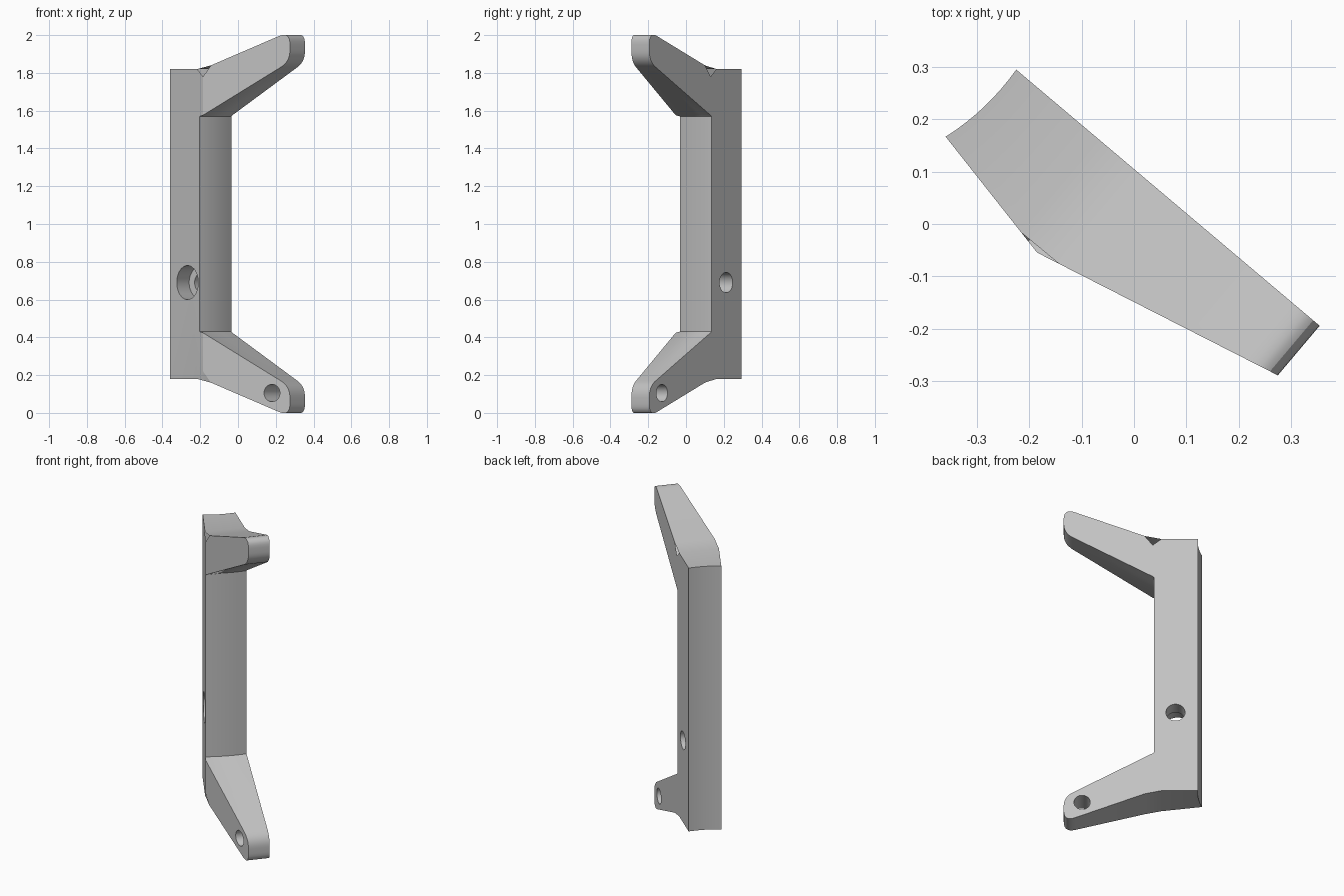
import bpy
import bmesh
from mathutils import Matrix, Vector

if "Cube" in bpy.data.objects:
    bpy.data.objects.remove(bpy.data.objects["Cube"])

# Local frame: u runs along the flat back, w goes out through the thickness
ORIGIN = Vector((-0.225, 0.295, 0))
U = Vector((0.764, -0.645, 0))
W = Vector((-0.645, -0.764, 0))
UP = Vector((0, 0, 1))
LAYERS = 8
INNER, CREASE = 0.249, 0.256

grey = bpy.data.materials.new("plain_grey")
grey.use_nodes = True
colour = (0.55, 0.55, 0.55, 1)
grey.diffuse_color = colour
grey.node_tree.nodes["Principled BSDF"].inputs["Base Color"].default_value = colour


def place(u, w, z):
    return ORIGIN + U * u + W * w + UP * z


def thickness(u):
    if u <= CREASE:
        return 0.185 + 0.2045 * (u + 0.0206)
    return 0.2416 - 0.2338 * (u - CREASE)


def point(p, t):
    """Place a profile point at fraction t of the thickness; spine sides are curved."""
    u, z = p
    if u in (0, INNER):
        u += -0.0206 * t + 0.036 * t * (1 - t)
    return place(u, t * thickness(u), z)


def rounded(before, corner, after, r, steps=8):
    b, c, a = Vector(before), Vector(corner), Vector(after)
    s, e = c + (b - c).normalized() * r, c + (a - c).normalized() * r
    return [tuple(s * (1 - t) ** 2 + c * 2 * t * (1 - t) + e * t * t)
            for t in (i / steps for i in range(steps + 1))]


# Upper half of the side profile, from the inner corner round to the outer corner
inner, crease = (INNER, 1.57), (CREASE, 1.576)
low, high = (0.759, 1.86), (0.759, 2.02)
arm_end, arm_start = (0.302, 1.84), (0.208, 1.82)
upper = [inner, crease]
upper += rounded(crease, low, high, 0.06)
upper += rounded(low, high, arm_end, 0.07)
upper += [arm_end, arm_start, (0, 1.82)]
lower = [(u, 2 - z) for u, z in reversed(upper)]
rim = upper + lower
n, h = len(rim), len(upper)

# Bracket body: rim strips plus front and back faces
bm = bmesh.new()
rings = [[bm.verts.new(point(p, k / LAYERS)) for p in rim] for k in range(LAYERS + 1)]
for a, b in zip(rings, rings[1:]):
    for i in range(n):
        j = (i + 1) % n
        bm.faces.new((a[i], a[j], b[j], b[i]))
for ring, t in ((rings[0], 0), (rings[-1], 1)):
    top = bm.verts.new(point((CREASE, 1.78), t))
    bottom = bm.verts.new(point((CREASE, 0.22), t))
    up, down = ring[:h], ring[h:][::-1]
    for half, apex in ((up, top), (down, bottom)):
        bm.faces.new(half[1:-2] + [apex])
        bm.faces.new((half[-3], half[-2], apex))
    bm.faces.new([up[0], up[1], top, up[-2], up[-1],
                  down[-1], down[-2], bottom, down[1], down[0]])
bmesh.ops.recalc_face_normals(bm, faces=bm.faces)
mesh = bpy.data.meshes.new("bracket_body")
bm.to_mesh(mesh)
bm.free()
body = bpy.data.objects.new("bracket_body", mesh)
bpy.context.collection.objects.link(body)
mesh.materials.append(grey)
bpy.context.view_layer.objects.active = body
body.select_set(True)


def drill(name, u, z, radius, w0, w1):
    """Cut a round hole through the thickness between depths w0 and w1."""
    cm = bmesh.new()
    bmesh.ops.create_cone(cm, cap_ends=True, segments=40, radius1=radius,
                          radius2=radius, depth=w1 - w0)
    axis = W.normalized()
    side = UP.cross(axis)
    turn = Matrix((side, UP, axis)).transposed().to_4x4()
    cm.transform(Matrix.Translation(place(u, (w0 + w1) / 2, z)) @ turn)
    bmesh.ops.recalc_face_normals(cm, faces=cm.faces)
    cutter_mesh = bpy.data.meshes.new(name)
    cm.to_mesh(cutter_mesh)
    cm.free()
    cutter_mesh.materials.append(grey)
    cutter = bpy.data.objects.new(name, cutter_mesh)
    bpy.context.collection.objects.link(cutter)
    cutter.hide_render = True
    mod = body.modifiers.new(name, 'BOOLEAN')
    mod.operation, mod.solver, mod.object = 'DIFFERENCE', 'EXACT', cutter
    bpy.ops.object.modifier_apply(modifier=name)
    bpy.data.objects.remove(cutter)


# Arm bolt holes and the stepped spine hole
for z in (0.105, 1.895):
    drill("arm_hole", 0.655, z, 0.046, -0.1, 0.4)
drill("spine_hole", 0.128, 0.69, 0.054, -0.1, 0.4)
drill("spine_counterbore", 0.126, 0.69, 0.09, 0.095, 0.4)

# Small open notches where the upper arm meets the spine
bm = bmesh.new()
bm.from_mesh(body.data)
gaps = []
for t in (0, 1):
    corners = [point(p, t) for p in (arm_end, arm_start, (CREASE, 1.78))]
    gaps += [f for f in bm.faces
             if all(min((v.co - c).length for c in corners) < 0.001 for v in f.verts)]
bmesh.ops.delete(bm, geom=gaps, context='FACES')
bm.to_mesh(body.data)
bm.free()

bpy.ops.object.shade_smooth_by_angle(angle=0.33)
